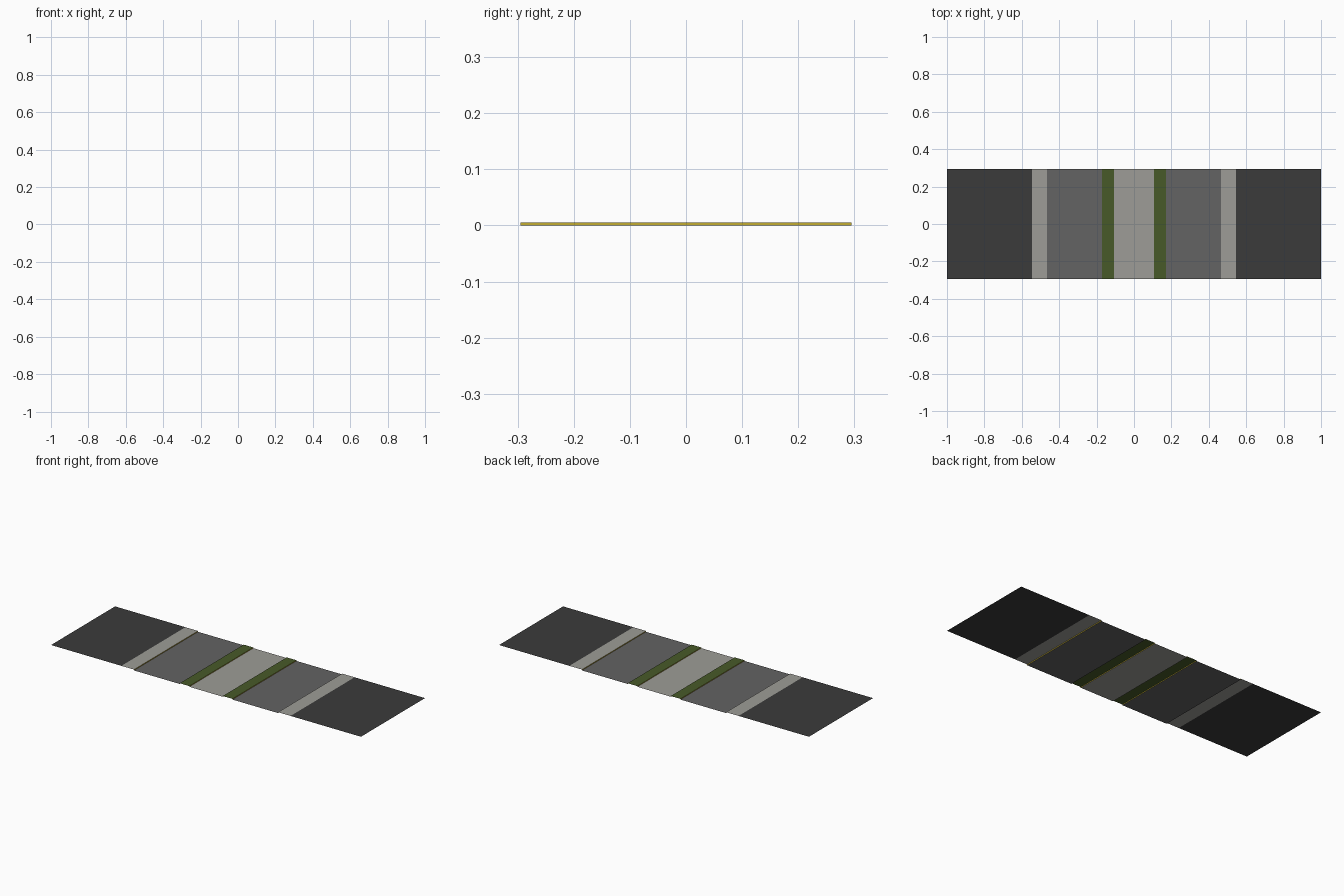
import bpy

if "Cube" in bpy.data.objects:
    bpy.data.objects.remove(bpy.data.objects["Cube"])

HALF_Y = 0.295   # half length of the street piece
TOP = 0.005      # height of raised ground and pavement
VERGE = 0.004    # height of the grass strips


def material(name, colour):
    m = bpy.data.materials.new(name)
    m.diffuse_color = (*colour, 1)
    m.use_nodes = True
    m.node_tree.nodes["Principled BSDF"].inputs["Base Color"].default_value = m.diffuse_color
    return m


dark = material("dark ground", (0.043, 0.043, 0.043))
asphalt = material("grey asphalt", (0.125, 0.125, 0.125))
paving = material("pale paving", (0.34, 0.335, 0.31))
grass = material("grass green", (0.064, 0.102, 0.022))
kerb = material("kerb yellow", (0.55, 0.42, 0.03))


def strip(name, a, b, mat):
    """Sheet running along y between two (x, z) profile points."""
    verts = [(a[0], -HALF_Y, a[1]), (b[0], -HALF_Y, b[1]),
             (b[0], HALF_Y, b[1]), (a[0], HALF_Y, a[1])]
    mesh = bpy.data.meshes.new(name)
    mesh.from_pydata(verts, [], [(0, 1, 2, 3)])
    mesh.materials.append(mat)
    obj = bpy.data.objects.new(name, mesh)
    bpy.context.collection.objects.link(obj)


# Central walkway
strip("central_walkway", (-0.108, 0), (0.108, 0), paving)

# Half profile from the outer edge inwards, built for both sides
parts = [
    ("outer_ground", (1.0, TOP), (0.546, TOP), dark),
    ("pavement", (0.546, TOP), (0.465, TOP), paving),
    ("pavement_kerb", (0.465, TOP), (0.465, 0), kerb),
    ("road_lane", (0.465, 0), (0.17, 0), asphalt),
    ("outer_verge_kerb", (0.17, 0), (0.17, VERGE), kerb),
    ("grass_verge", (0.17, VERGE), (0.108, VERGE), grass),
    ("inner_verge_kerb", (0.108, VERGE), (0.108, 0), kerb),
]
for side, s in (("left", -1), ("right", 1)):
    for name, a, b, mat in parts:
        p, q = (s * a[0], a[1]), (s * b[0], b[1])
        if s > 0:
            p, q = q, p   # keep normals facing up and outwards
        strip(f"{name}_{side}", p, q, mat)
